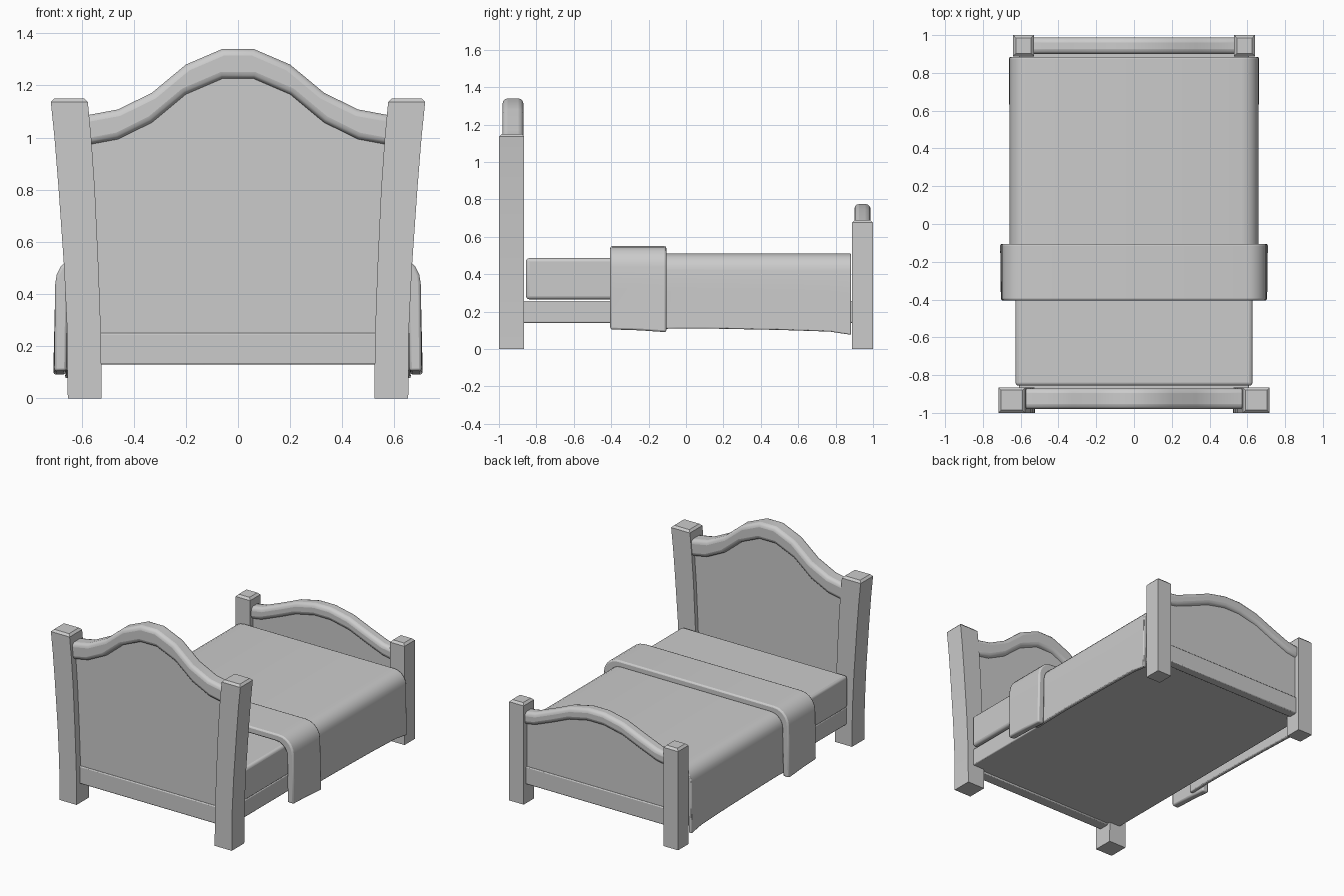
import bpy
import bmesh
import math

cube = bpy.data.objects.get("Cube")
if cube:
    bpy.data.objects.remove(cube, do_unlink=True)

grey = bpy.data.materials.new("plain grey")
grey.use_nodes = True
grey.diffuse_color = (0.6, 0.6, 0.6, 1)
grey.node_tree.nodes["Principled BSDF"].inputs["Base Color"].default_value = (0.6, 0.6, 0.6, 1)


def loft(name, sections, bevel=0.0, segments=2, angle=40):
    """Skin matching closed outlines and cap both ends."""
    bm = bmesh.new()
    rings = [[bm.verts.new(p) for p in s] for s in sections]
    n = len(rings[0])
    for a, b in zip(rings, rings[1:]):
        for i in range(n):
            j = (i + 1) % n
            bm.faces.new((a[i], a[j], b[j], b[i]))
    bm.faces.new(rings[0])
    bm.faces.new(rings[-1])
    bmesh.ops.recalc_face_normals(bm, faces=bm.faces)
    mesh = bpy.data.meshes.new(name)
    bm.to_mesh(mesh)
    bm.free()
    mesh.materials.append(grey)
    obj = bpy.data.objects.new(name, mesh)
    bpy.context.collection.objects.link(obj)
    bpy.ops.object.select_all(action='DESELECT')
    obj.select_set(True)
    bpy.context.view_layer.objects.active = obj
    bpy.ops.object.shade_smooth_by_angle(angle=math.radians(angle))
    if bevel:
        mod = obj.modifiers.new("soft edges", 'BEVEL')
        mod.width = bevel
        mod.segments = segments
        mod.limit_method = 'ANGLE'
        mod.angle_limit = math.radians(angle)
    return obj


def prism(name, outline, y0, y1, **kw):
    return loft(name, [[(x, y, z) for x, z in outline] for y in (y0, y1)], **kw)


def box(name, x, y0, y1, z0, z1, **kw):
    return prism(name, [(-x, z0), (x, z0), (x, z1), (-x, z1)], y0, y1, **kw)


def post(name, side, levels, y0, y1):
    """Levels are (height, inner x, outer x); the top is chamfered."""
    c = 0.014
    rings = [[(side * a, y0, z), (side * b, y0, z), (side * b, y1, z), (side * a, y1, z)]
             for z, a, b in levels]
    z, a, b = levels[-1]
    a, b = a + c, b - c
    rings.append([(side * a, y0 + c, z + c), (side * b, y0 + c, z + c),
                  (side * b, y1 - c, z + c), (side * a, y1 - c, z + c)])
    loft(name, rings, angle=30)


def board(name, half_arch, thick, rail_y, panel_y, base_y, width):
    """Arched top rail, thin panel under it and straight bottom rail."""
    top = [(-x, z) for x, z in half_arch] + [(x, z) for x, z in reversed(half_arch)]
    low = [(x, z - thick) for x, z in reversed(top)]
    prism(name + "_arched_rail", top + low, *rail_y, bevel=0.026, segments=3)
    middle = [(x, z - thick / 2) for x, z in top]
    prism(name + "_panel", middle + [(width, 0.2), (-width, 0.2)], *panel_y)
    box(name + "_bottom_rail", width, *base_y, 0.13, 0.25, bevel=0.006)


# Headboard and footboard
board("headboard", [(0.61, 1.08), (0.46, 1.108), (0.33, 1.172), (0.2, 1.28), (0.06, 1.34)],
      0.114, (-0.98, -0.87), (-0.953, -0.895), (-0.962, -0.885), 0.56)
board("footboard", [(0.57, 0.62), (0.46, 0.638), (0.33, 0.69), (0.2, 0.745), (0.06, 0.775)],
      0.085, (0.9, 0.987), (0.92, 0.966), (0.912, 0.975), 0.56)

# Posts; the head pair flares outward
head_levels = [(0, 0.523, 0.653), (0.25, 0.526, 0.655), (0.5, 0.535, 0.667),
               (0.8, 0.549, 0.688), (1.0, 0.563, 0.704), (1.136, 0.576, 0.718)]
foot_levels = [(0, 0.53, 0.64), (0.676, 0.53, 0.64)]
for side, label in ((1, "left"), (-1, "right")):
    post(label + "_head_post", side, head_levels, -1.0, -0.865)
    post(label + "_foot_post", side, foot_levels, 0.888, 1.0)

# Base and mattress
box("bed_base", 0.61, -0.9, 0.93, 0.14, 0.258, bevel=0.006)
box("mattress", 0.628, -0.856, 0.872, 0.266, 0.486, bevel=0.018, segments=3)


def drape(name, half_width, top, radius, thick, hems, bevel):
    """Cloth hanging over both sides; hems are (y, bottom height, side flare)."""
    def half(w, t, r, hem, flare):
        pts = [(w + flare, hem), (w + flare * 0.3, (hem + t) / 2)]
        for i in range(6):
            a = math.pi / 2 * i / 5
            pts.append((w - r + r * math.cos(a), t - r + r * math.sin(a)))
        return pts

    sections = []
    for y, hem, flare in hems:
        outer = half(half_width, top, radius, hem, flare)
        inner = half(half_width - thick, top - thick, radius - thick * 0.6, hem, flare)
        ring = outer + [(-x, z) for x, z in reversed(outer)]
        ring += [(-x, z) for x, z in inner] + list(reversed(inner))
        sections.append([(x, y, z) for x, z in ring])
    loft(name, sections, bevel=bevel)


# Bedding
drape("blanket", 0.658, 0.51, 0.09, 0.026,
      [(-0.2, 0.105, 0), (-0.05, 0.11, 0), (0.1, 0.11, 0.002), (0.5, 0.102, 0.002),
       (0.77, 0.093, 0.003), (0.883, 0.076, 0.005)], 0.006)
drape("folded_blanket_band", 0.701, 0.55, 0.11, 0.048,
      [(-0.405, 0.105, 0.004), (-0.25, 0.1, 0.006), (-0.105, 0.09, 0.008)], 0.01)
